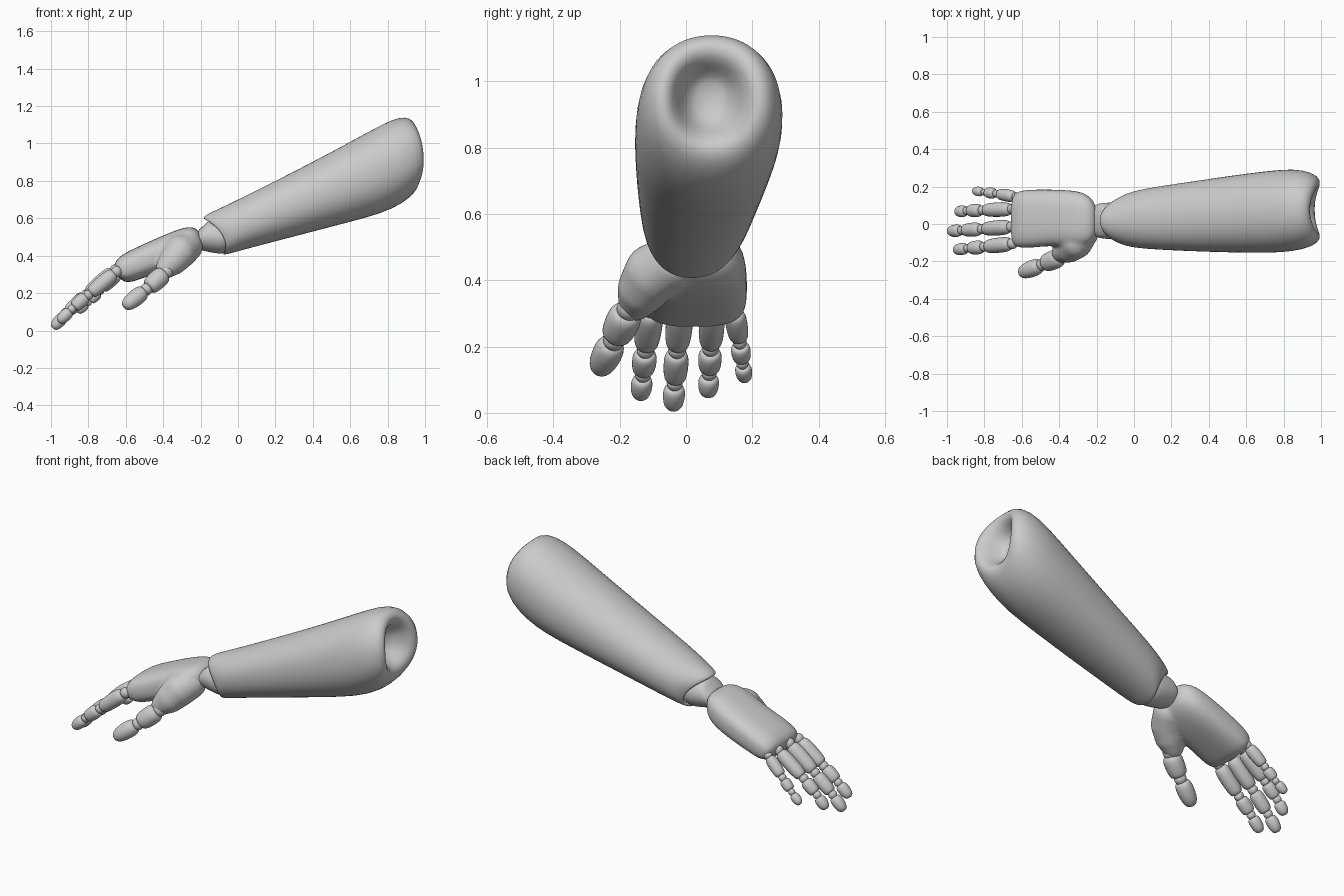
import bpy, bmesh, math
from mathutils import Vector


def finish(bm, name, subsurf=1):
    bmesh.ops.recalc_face_normals(bm, faces=bm.faces)
    for f in bm.faces:
        f.smooth = True
    me = bpy.data.meshes.new(name)
    bm.to_mesh(me)
    bm.free()
    ob = bpy.data.objects.new(name, me)
    bpy.context.collection.objects.link(ob)
    if subsurf:
        m = ob.modifiers.new("smooth_surface", 'SUBSURF')
        m.levels = m.render_levels = subsurf
    return ob


def skin(bm, rings):
    """Bridge point rings into a closed tube."""
    vs = [[bm.verts.new(p) for p in r] for r in rings]
    n = len(vs[0])
    for a, b in zip(vs, vs[1:]):
        for i in range(n):
            j = (i + 1) % n
            bm.faces.new((a[i], a[j], b[j], b[i]))
    bm.faces.new(vs[0])
    bm.faces.new(vs[-1])


def oval(xt, zt, xb, zb, y0, y1, bow=0, p=2.0, n=32):
    """Section between a top and a bottom point; bow shifts its sides in x."""
    c = Vector(((xt + xb) / 2, (y0 + y1) / 2, (zt + zb) / 2))
    v = Vector(((xt - xb) / 2, 0, (zt - zb) / 2))
    pts = []
    for i in range(n):
        a = 2 * math.pi * i / n
        s, k = (math.copysign(abs(q) ** (2 / p), q) for q in (math.sin(a), math.cos(a)))
        pts.append(c + v * s + Vector((bow * k * k, k * (y1 - y0) / 2, 0)))
    return pts


def loft(bm, sections, p):
    skin(bm, [oval(*s, p=p) if len(s) == 7 else oval(*s, 0, p=p) for s in sections])


def lathe(bm, a, b, r, profile, n=16):
    """Turned solid from a to b; profile is (fraction along, radius factor)."""
    a, b = Vector(a), Vector(b)
    q = (b - a).to_track_quat('Z', 'Y')
    rings = []
    for t, k in profile:
        c = a.lerp(b, t)
        rings.append([c + q @ Vector((r * k * math.cos(2 * math.pi * i / n),
                                      r * k * math.sin(2 * math.pi * i / n), 0)) for i in range(n)])
    skin(bm, rings)


def ball(bm, c, r):
    res = bmesh.ops.create_uvsphere(bm, u_segments=16, v_segments=10, radius=r)
    bmesh.ops.translate(bm, verts=res['verts'], vec=Vector(c))


# Forearm shell: notched wrist sleeve, swelling body, dished elbow end
bm = bmesh.new()
loft(bm, [
    (-0.04, 0.58, -0.01, 0.45, -0.06, 0.10),
    (-0.14, 0.59, -0.05, 0.425, -0.08, 0.115, 0.04),
    (-0.178, 0.592, -0.075, 0.416, -0.088, 0.122, 0.05),
    (-0.188, 0.603, -0.082, 0.408, -0.094, 0.13, 0.05),
    (-0.172, 0.62, -0.072, 0.404, -0.103, 0.14, 0.05),
    (-0.12, 0.643, -0.03, 0.415, -0.117, 0.16, 0.03),
    (0.0, 0.70, 0.06, 0.44, -0.133, 0.187),
    (0.25, 0.825, 0.33, 0.51, -0.146, 0.225),
    (0.50, 0.955, 0.58, 0.575, -0.154, 0.262),
    (0.70, 1.065, 0.77, 0.625, -0.156, 0.287),
    (0.82, 1.128, 0.88, 0.678, -0.147, 0.296),
    (0.895, 1.147, 0.945, 0.735, -0.125, 0.28, 0.03),
    (0.945, 1.12, 0.972, 0.785, -0.08, 0.235, 0.045),
    (0.94, 1.07, 0.96, 0.825, -0.04, 0.185, 0.035),
    (0.89, 1.035, 0.90, 0.86, -0.01, 0.15),
    (0.85, 1.00, 0.86, 0.89, 0.03, 0.11),
], 2.15)
finish(bm, "forearm")

# Wrist plug between sleeve and hand
bm = bmesh.new()
loft(bm, [
    (-0.22, 0.53, -0.25, 0.45, -0.05, 0.08),
    (-0.19, 0.555, -0.235, 0.44, -0.06, 0.095),
    (-0.165, 0.582, -0.222, 0.437, -0.07, 0.107),
    (-0.15, 0.59, -0.205, 0.43, -0.078, 0.112),
    (-0.08, 0.59, -0.10, 0.407, -0.085, 0.118),
    (-0.03, 0.59, -0.06, 0.415, -0.08, 0.115),
    (0.0, 0.57, -0.03, 0.45, -0.05, 0.09),
], 2)
finish(bm, "wrist")

# Palm with thumb mound, fused and softened
bm = bmesh.new()
loft(bm, [
    (-0.662, 0.345, -0.65, 0.305, -0.08, 0.12),
    (-0.655, 0.375, -0.625, 0.265, -0.122, 0.165),
    (-0.62, 0.407, -0.585, 0.253, -0.128, 0.18),
    (-0.56, 0.437, -0.53, 0.272, -0.128, 0.185),
    (-0.45, 0.487, -0.42, 0.31, -0.115, 0.185),
    (-0.35, 0.53, -0.32, 0.347, -0.125, 0.181),
    (-0.265, 0.56, -0.255, 0.383, -0.12, 0.168),
    (-0.215, 0.545, -0.22, 0.415, -0.09, 0.128),
    (-0.195, 0.51, -0.205, 0.445, -0.055, 0.09),
], 2.8)
mound = [((-0.27, -0.045, 0.45), 0.085), ((-0.31, -0.098, 0.42), 0.093),
         ((-0.345, -0.13, 0.375), 0.08), ((-0.385, -0.15, 0.335), 0.058)]
for (c0, r0), (c1, r1) in zip(mound, mound[1:]):
    for t in (0, 0.34, 0.67, 1):
        ball(bm, Vector(c0).lerp(Vector(c1), t), r0 + (r1 - r0) * t)
hand = finish(bm, "palm")
rm = hand.modifiers.new("fuse", 'REMESH')
rm.mode, rm.voxel_size, rm.use_smooth_shade = 'VOXEL', 0.009, True
sm = hand.modifiers.new("soften", 'SMOOTH')
sm.factor, sm.iterations = 0.5, 10

# Jointed digits: ball joints, barrel segments and a rounded tip
BARREL = [(0, 0.55), (0.03, 0.8), (0.15, 0.99), (0.4, 1.04), (0.82, 0.97), (0.96, 0.82), (1, 0.6)]
TIP = [(0, 0.55), (0.04, 0.82), (0.2, 1.02), (0.55, 1.0), (0.82, 0.84), (0.96, 0.55), (1, 0.25)]


def digit(name, joints, r0, r1):
    pts = [Vector(j) for j in joints]
    bm = bmesh.new()
    last = len(pts) - 2
    for i, (a, b) in enumerate(zip(pts, pts[1:])):
        r = r0 + (r1 - r0) * i / last
        d = (b - a).normalized() * 0.014
        ball(bm, a, r * 0.74)
        lathe(bm, a + d, b if i == last else b - d, r, TIP if i == last else BARREL)
    finish(bm, name)


digit("index_finger", [(-0.65, -0.105, 0.315), (-0.80, -0.122, 0.19),
                       (-0.888, -0.13, 0.115), (-0.96, -0.138, 0.045)], 0.041, 0.033)
digit("middle_finger", [(-0.655, -0.015, 0.325), (-0.812, -0.027, 0.19),
                        (-0.92, -0.034, 0.09), (-0.99, -0.039, 0.012)], 0.041, 0.034)
digit("ring_finger", [(-0.65, 0.08, 0.32), (-0.81, 0.074, 0.195),
                      (-0.893, 0.07, 0.12), (-0.95, 0.066, 0.052)], 0.039, 0.032)
digit("little_finger", [(-0.63, 0.145, 0.31), (-0.735, 0.162, 0.213),
                        (-0.80, 0.17, 0.15), (-0.86, 0.178, 0.098)], 0.033, 0.026)
digit("thumb", [(-0.382, -0.172, 0.315), (-0.49, -0.217, 0.22),
                (-0.61, -0.264, 0.125)], 0.052, 0.046)
